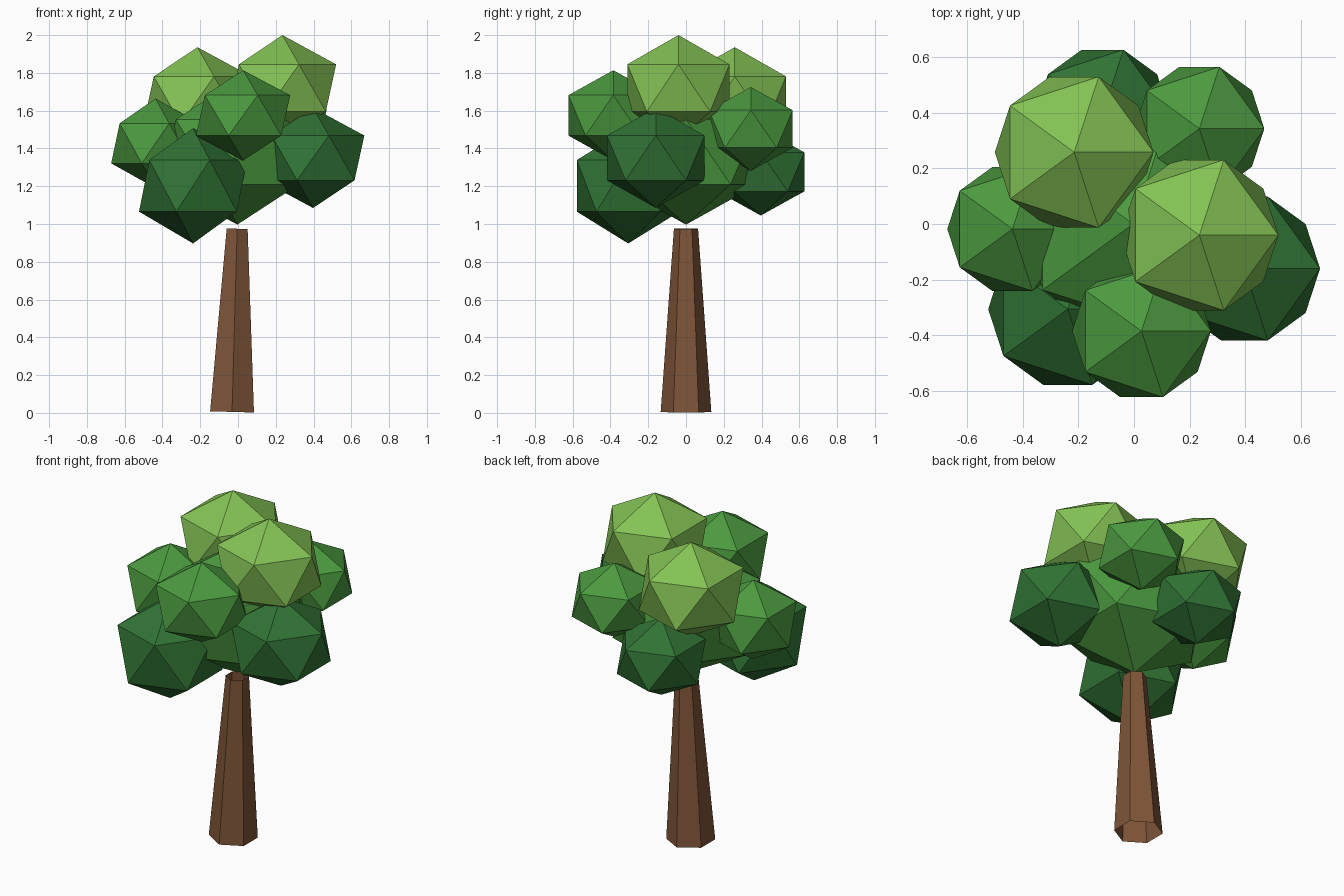
import bpy
import math

if "Cube" in bpy.data.objects:
    bpy.data.objects.remove(bpy.data.objects["Cube"])


def material(name, rgb):
    mat = bpy.data.materials.new(name)
    mat.diffuse_color = (*rgb, 1.0)
    mat.use_nodes = True
    mat.node_tree.nodes["Principled BSDF"].inputs["Base Color"].default_value = mat.diffuse_color
    return mat


bark = material("bark", (0.21, 0.09, 0.04))
light_leaf = material("light_leaf", (0.23, 0.54, 0.09))
mid_leaf = material("mid_leaf", (0.07, 0.32, 0.05))
dark_leaf = material("dark_leaf", (0.03, 0.17, 0.035))


def leaf_clump(name, centre, radius, height, mat):
    """Slightly flattened faceted ball of leaves."""
    bpy.ops.mesh.primitive_ico_sphere_add(subdivisions=1, radius=1, location=centre)
    ob = bpy.context.object
    ob.name = name
    ob.scale = (radius, radius, height)
    ob.data.materials.append(mat)


# Trunk: open, tapered six-sided tube with a slight lean
bpy.ops.mesh.primitive_cone_add(
    vertices=6, radius1=0.134, radius2=0.064, depth=0.97, end_fill_type='NOTHING',
    location=(-0.018, 0, 0.49), rotation=(0, math.radians(1.6), 0))
trunk = bpy.context.object
trunk.name = "trunk"
trunk.data.materials.append(bark)

# Crown: name, centre, radius, half height, material
clumps = [
    ("crown_core", (-0.003, 0, 1.382), 0.45, 0.385, mid_leaf),
    ("crown_top_right", (0.235, -0.04, 1.72), 0.318, 0.28, light_leaf),
    ("crown_top_back_left", (-0.215, 0.258, 1.656), 0.319, 0.28, light_leaf),
    ("crown_mid_front", (0.027, -0.385, 1.575), 0.279, 0.239, mid_leaf),
    ("crown_mid_left", (-0.437, -0.018, 1.427), 0.262, 0.237, mid_leaf),
    ("crown_mid_back_right", (0.235, 0.343, 1.503), 0.261, 0.222, mid_leaf),
    ("crown_low_front_left", (-0.238, -0.306, 1.202), 0.32, 0.305, dark_leaf),
    ("crown_low_right", (0.397, -0.16, 1.35), 0.304, 0.265, dark_leaf),
    ("crown_low_back", (-0.113, 0.396, 1.276), 0.271, 0.231, dark_leaf),
]
for clump in clumps:
    leaf_clump(*clump)
